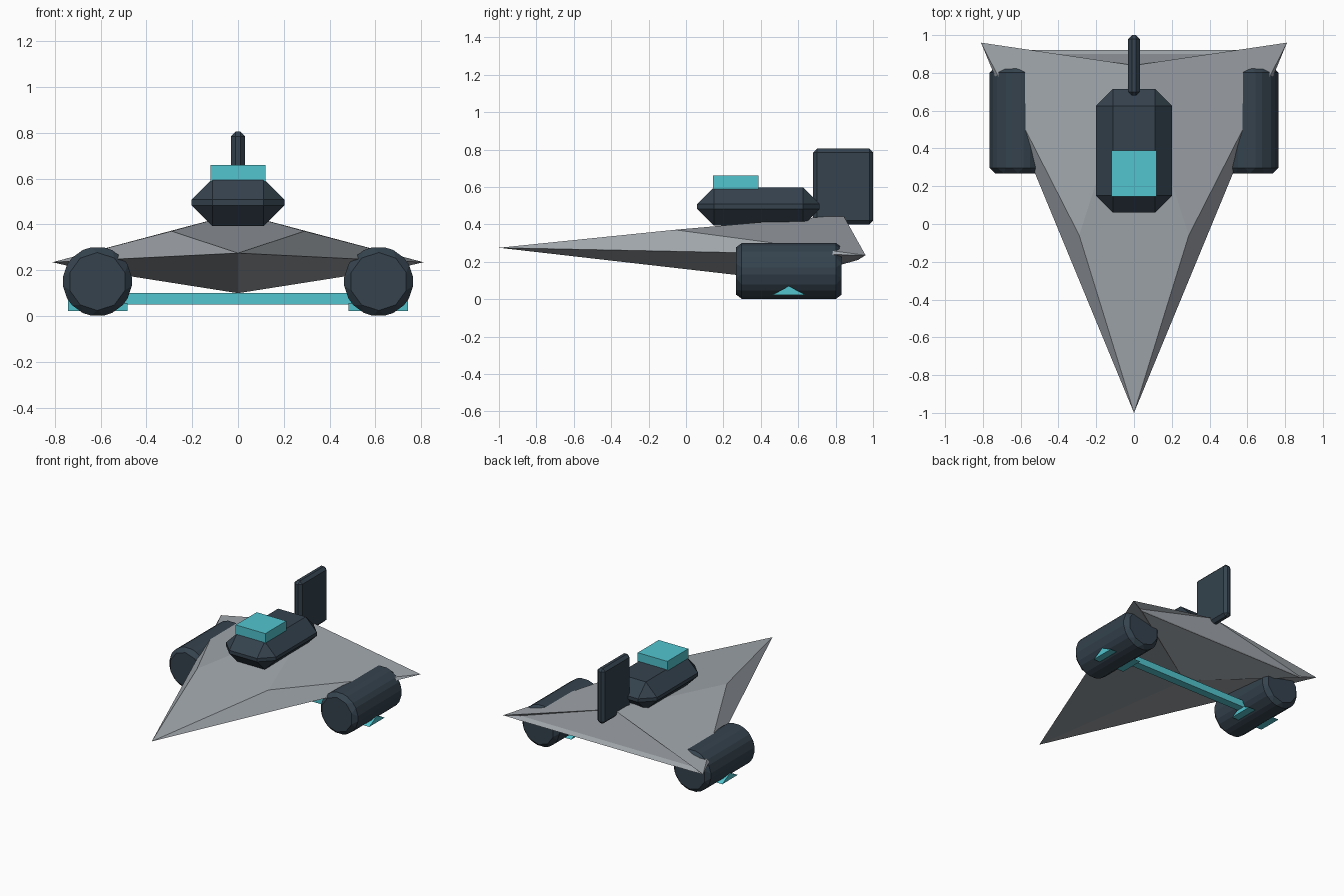
import bpy, bmesh, math
from mathutils import Matrix

cube = bpy.data.objects.get("Cube")
if cube:
    bpy.data.objects.remove(cube, do_unlink=True)


def material(name, color):
    m = bpy.data.materials.new(name)
    m.use_nodes = True
    m.diffuse_color = (*color, 1)
    m.node_tree.nodes["Principled BSDF"].inputs["Base Color"].default_value = (*color, 1)
    return m


grey = material("hull grey", (0.36, 0.39, 0.42))
slate = material("dark slate", (0.035, 0.055, 0.075))
cyan = material("cyan", (0.085, 0.55, 0.62))


def finish(name, bm, mat, bevel=0):
    """Turn a bmesh into a flat shaded object, chamfered if asked."""
    bmesh.ops.recalc_face_normals(bm, faces=bm.faces)
    mesh = bpy.data.meshes.new(name)
    bm.to_mesh(mesh)
    bm.free()
    mesh.materials.append(mat)
    ob = bpy.data.objects.new(name, mesh)
    bpy.context.collection.objects.link(ob)
    if bevel:
        mod = ob.modifiers.new("chamfer", "BEVEL")
        mod.width = bevel
        mod.segments = 1
        mod.limit_method = "ANGLE"
        mod.angle_limit = math.radians(30)
    return ob


def box(name, x, y, z, mat, bevel=0):
    """Box from its (low, high) range on each axis."""
    bm = bmesh.new()
    bmesh.ops.create_cube(bm, size=1)
    for v in bm.verts:
        for i, (low, high) in enumerate((x, y, z)):
            v.co[i] = high if v.co[i] > 0 else low
    return finish(name, bm, mat, bevel)


# Dart hull: a faceted wedge with a notched, ledged stern
points = {"nose": (0, -1, 0.275), "apex": (0, 0.84, 0.45), "keel": (0, 0.53, 0.10)}
pairs = {"mid": (0.29, -0.06, 0.371), "tip": (0.81, 0.96, 0.235),
         "ledge": (0.71, 0.90, 0.235), "sill": (0.70, 0.92, 0.21)}
bm = bmesh.new()
vert = {k: bm.verts.new(p) for k, p in points.items()}
for k, (px, py, pz) in pairs.items():
    vert[k + "L"] = bm.verts.new((px, py, pz))
    vert[k + "R"] = bm.verts.new((-px, py, pz))
for s in "LR":
    for face in ("nose mid* tip*", "mid* apex tip*", "nose tip* keel",
                 "apex ledge* tip*", "ledge* sill* tip*", "keel tip* sill*"):
        bm.faces.new([vert[k.replace("*", s)] for k in face.split()])
for face in ("nose midL apex midR", "apex ledgeL ledgeR",
             "ledgeL sillL sillR ledgeR", "keel sillL sillR"):
    bm.faces.new([vert[k] for k in face.split()])
finish("hull", bm, grey)

# Upper pod, its hatch and the tail fin
box("upper_pod", (-0.202, 0.202), (0.06, 0.715), (0.393, 0.598), slate, 0.09)
box("pod_hatch", (-0.12, 0.12), (0.145, 0.388), (0.56, 0.66), cyan)
box("tail_fin", (-0.031, 0.031), (0.68, 1.0), (0.40, 0.805), slate, 0.02)

# Crossbar between the engines
box("crossbar", (-0.55, 0.55), (0.52, 0.58), (0.05, 0.10), cyan)

for side, s in (("left", 1), ("right", -1)):
    # Ten sided engine lying along y, with a corner at the top
    bm = bmesh.new()
    bmesh.ops.create_cone(bm, cap_ends=True, segments=10, radius1=0.158,
                          radius2=0.158, depth=0.565)
    top = max(bm.verts, key=lambda v: v.co.y)
    turn = math.pi / 2 - math.atan2(top.co.y, top.co.x)
    bm.transform(Matrix.Translation((s * 0.614, 0.55, 0.151))
                 @ Matrix.Rotation(math.pi / 2, 4, "X")
                 @ Matrix.Rotation(turn, 4, "Z"))
    finish(side + "_engine", bm, slate, 0.03)

    # Triangular foot prism under the engine
    bm = bmesh.new()
    ends = [[bm.verts.new((s * x, y, z)) for y, z in
             ((0.46, 0.022), (0.64, 0.022), (0.55, 0.07))] for x in (0.482, 0.742)]
    for end in ends:
        bm.faces.new(end)
    for i in range(3):
        j = (i + 1) % 3
        bm.faces.new((ends[0][i], ends[0][j], ends[1][j], ends[1][i]))
    finish(side + "_foot", bm, cyan)
